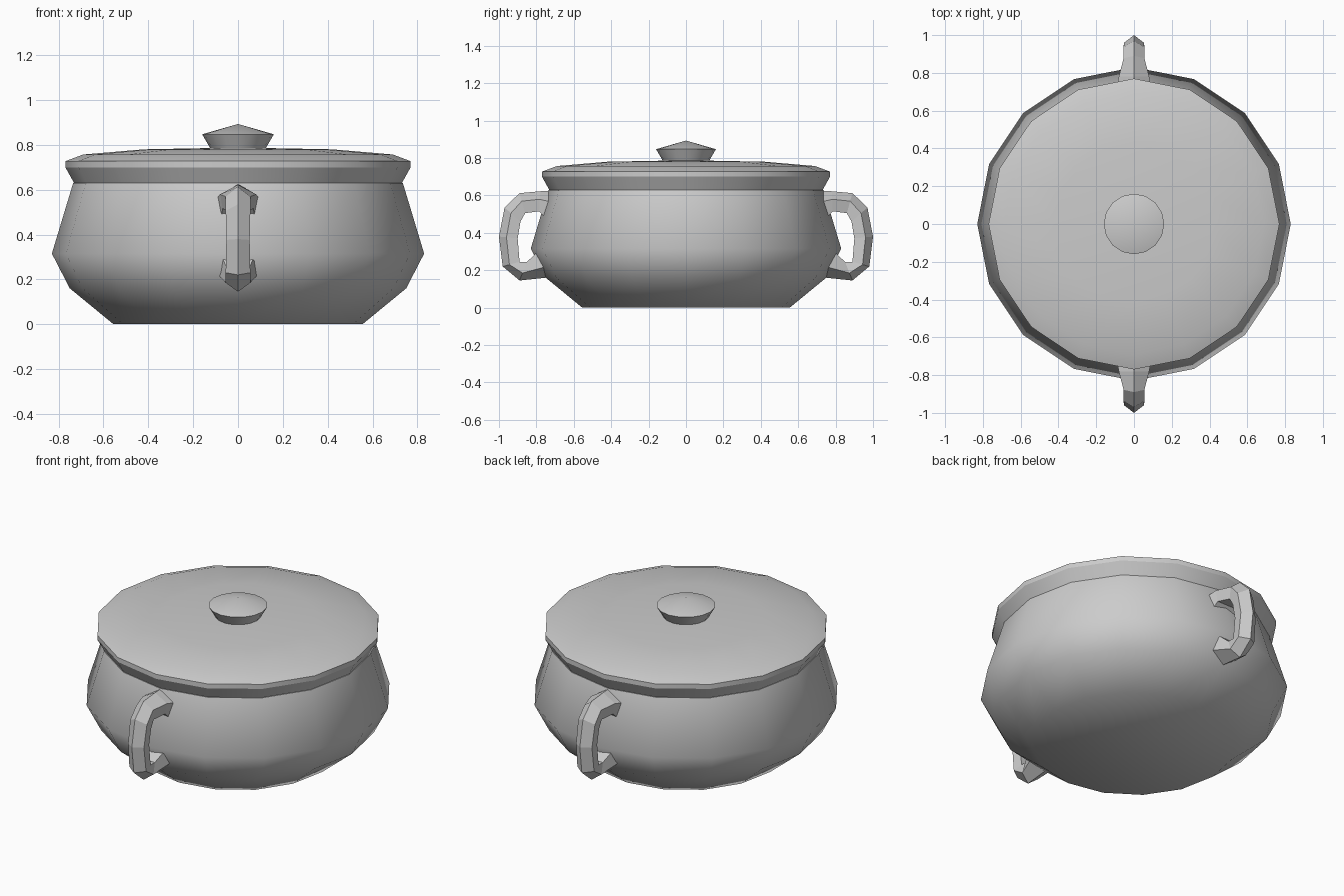
import bpy, bmesh
from math import cos, sin, pi, radians

if "Cube" in bpy.data.objects:
    bpy.data.objects.remove(bpy.data.objects["Cube"])

SIDES = 16

def finish(name, bm, angle):
    bmesh.ops.recalc_face_normals(bm, faces=bm.faces)
    me = bpy.data.meshes.new(name)
    bm.to_mesh(me)
    bm.free()
    ob = bpy.data.objects.new(name, me)
    bpy.context.collection.objects.link(ob)
    bpy.ops.object.select_all(action='DESELECT')
    ob.select_set(True)
    bpy.context.view_layer.objects.active = ob
    if angle:
        bpy.ops.object.shade_smooth_by_angle(angle=radians(angle))
    return ob

def skin(bm, rings):
    """Bridge consecutive closed rings of vertices."""
    n = len(rings[0])
    for a, b in zip(rings, rings[1:]):
        for i in range(n):
            j = (i + 1) % n
            bm.faces.new((a[i], a[j], b[j], b[i]))

def lathe(name, profile, angle, apex=None):
    """Revolve (radius, z) points; close the top with a face or an apex."""
    bm = bmesh.new()
    rings = [[bm.verts.new((r * cos(2 * pi * i / SIDES), r * sin(2 * pi * i / SIDES), z))
              for i in range(SIDES)] for r, z in profile]
    skin(bm, rings)
    bm.faces.new(rings[0])
    if apex is None:
        bm.faces.new(rings[-1])
    else:
        tip = bm.verts.new((0, 0, apex))
        for i in range(SIDES):
            bm.faces.new((rings[-1][i], rings[-1][(i + 1) % SIDES], tip))
    return finish(name, bm, angle)

# Pot body, lid and knob
lathe("pot_body", [(0.555, 0), (0.75, 0.16), (0.83, 0.315), (0.735, 0.63)], 48)
lathe("lid", [(0.73, 0.628), (0.77, 0.70), (0.77, 0.727), (0.69, 0.757), (0.42, 0.78)], 25, 0.788)
lathe("lid_knob", [(0.118, 0.775), (0.16, 0.847)], 30, 0.893)

# Handles: outer (y, z), inner (y, z), half width along the loop
STATIONS = [
    ((0.72, 0.625), (0.75, 0.48), 0.09),
    ((0.78, 0.622), (0.785, 0.515), 0.08),
    ((0.89, 0.612), (0.86, 0.505), 0.055),
    ((0.97, 0.535), (0.885, 0.46), 0.055),
    ((1.00, 0.38), (0.90, 0.37), 0.052),
    ((0.98, 0.22), (0.89, 0.245), 0.055),
    ((0.89, 0.145), (0.85, 0.245), 0.055),
    ((0.70, 0.165), (0.78, 0.31), 0.09),
]

def handle(name, side):
    bm = bmesh.new()
    rings = []
    for (oy, oz), (iy, iz), w in STATIONS:
        section = [(0, 0), (w, 0.4), (w * 0.85, 1), (-w * 0.85, 1), (-w, 0.4)]
        rings.append([bm.verts.new((x, side * (oy + (iy - oy) * t), oz + (iz - oz) * t))
                      for x, t in section])
    skin(bm, rings)
    bm.faces.new(rings[0])
    bm.faces.new(rings[-1])
    finish(name, bm, 0)

handle("front_handle", -1)
handle("back_handle", 1)
